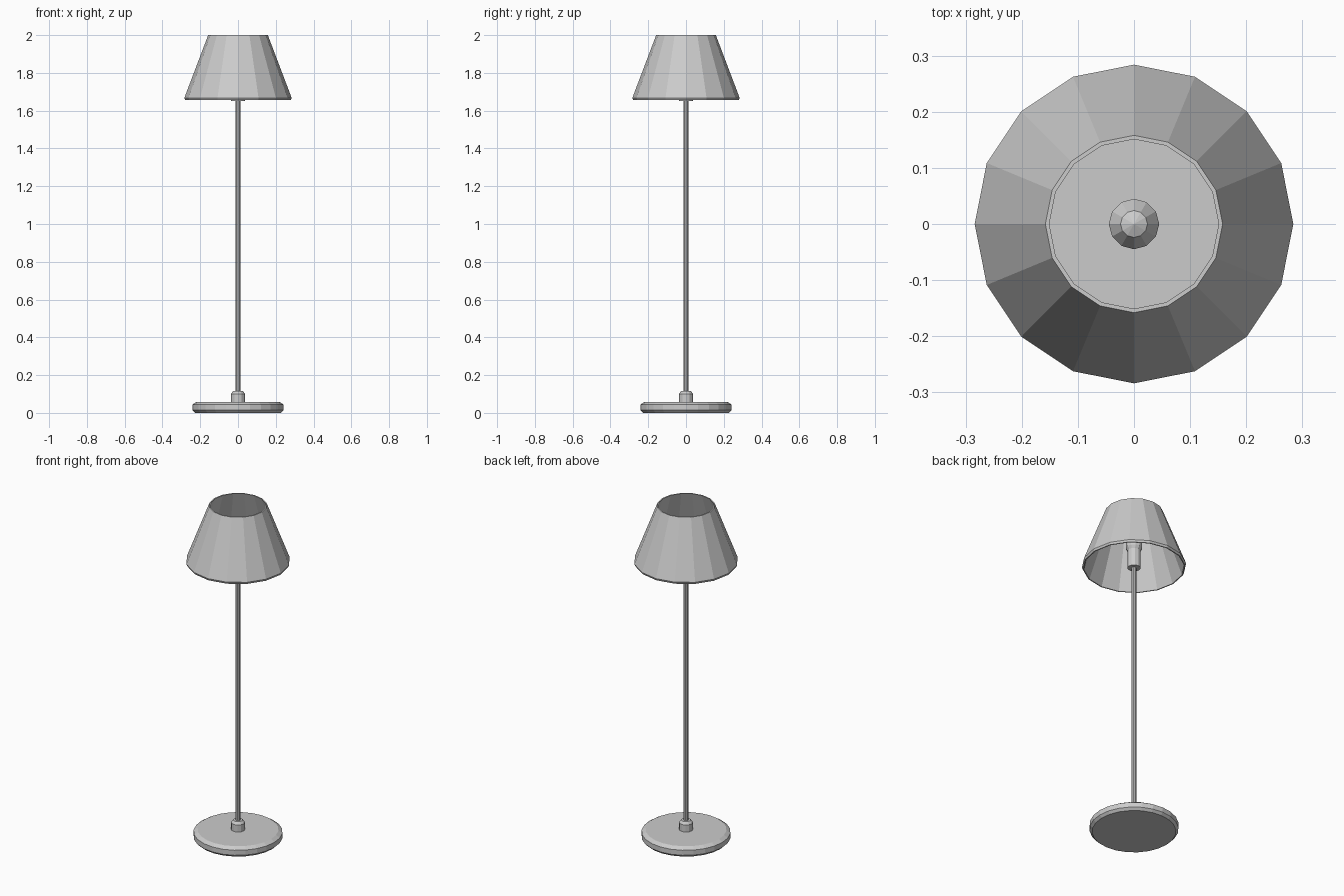
import bpy, bmesh
from math import cos, sin, tau

if "Cube" in bpy.data.objects:
    bpy.data.objects.remove(bpy.data.objects["Cube"])


def lathe(name, profile, sides, closed=False):
    """Spin a (radius, height) profile around z; radius 0 makes a pole, open ends are capped."""
    bm = bmesh.new()
    rings = []
    for r, z in profile:
        if r == 0:
            rings.append([bm.verts.new((0, 0, z))])
        else:
            rings.append([bm.verts.new((r * cos(tau * i / sides), r * sin(tau * i / sides), z))
                          for i in range(sides)])
    pairs = list(zip(rings, rings[1:]))
    if closed:
        pairs.append((rings[-1], rings[0]))
    for a, b in pairs:
        for i in range(sides):
            j = (i + 1) % sides
            if len(b) == 1:
                bm.faces.new((a[i], a[j], b[0]))
            else:
                bm.faces.new((a[i], a[j], b[j], b[i]))
    if not closed:
        bm.faces.new(rings[0][::-1])
        if len(rings[-1]) > 1:
            bm.faces.new(rings[-1])
    bmesh.ops.recalc_face_normals(bm, faces=bm.faces)
    mesh = bpy.data.meshes.new(name)
    bm.to_mesh(mesh)
    bm.free()
    obj = bpy.data.objects.new(name, mesh)
    bpy.context.collection.objects.link(obj)
    return obj


# Weighted foot with bevelled edges
lathe("base", [(0.228, 0), (0.242, 0.014), (0.242, 0.044), (0.22, 0.058)], 24)

# Collar where the pole meets the base
lathe("base_collar", [(0.038, 0.055), (0.038, 0.1), (0.026, 0.115)], 12)

# Slim upright pole
lathe("pole", [(0.013, 0.05), (0.013, 1.67)], 10)

# Bulb holder and bulb inside the shade
lathe("socket", [(0.036, 1.652), (0.036, 1.76)], 12)
lathe("bulb", [(0.034, 1.755), (0.045, 1.775), (0.045, 1.82), (0.024, 1.855), (0, 1.865)], 12)

# Open tapered shade: outer wall, top rim, inner wall, bottom lip
lathe("shade", [(0.279, 1.656), (0.284, 1.668), (0.158, 2.0),
                (0.151, 2.0), (0.273, 1.656)], 16, closed=True)
